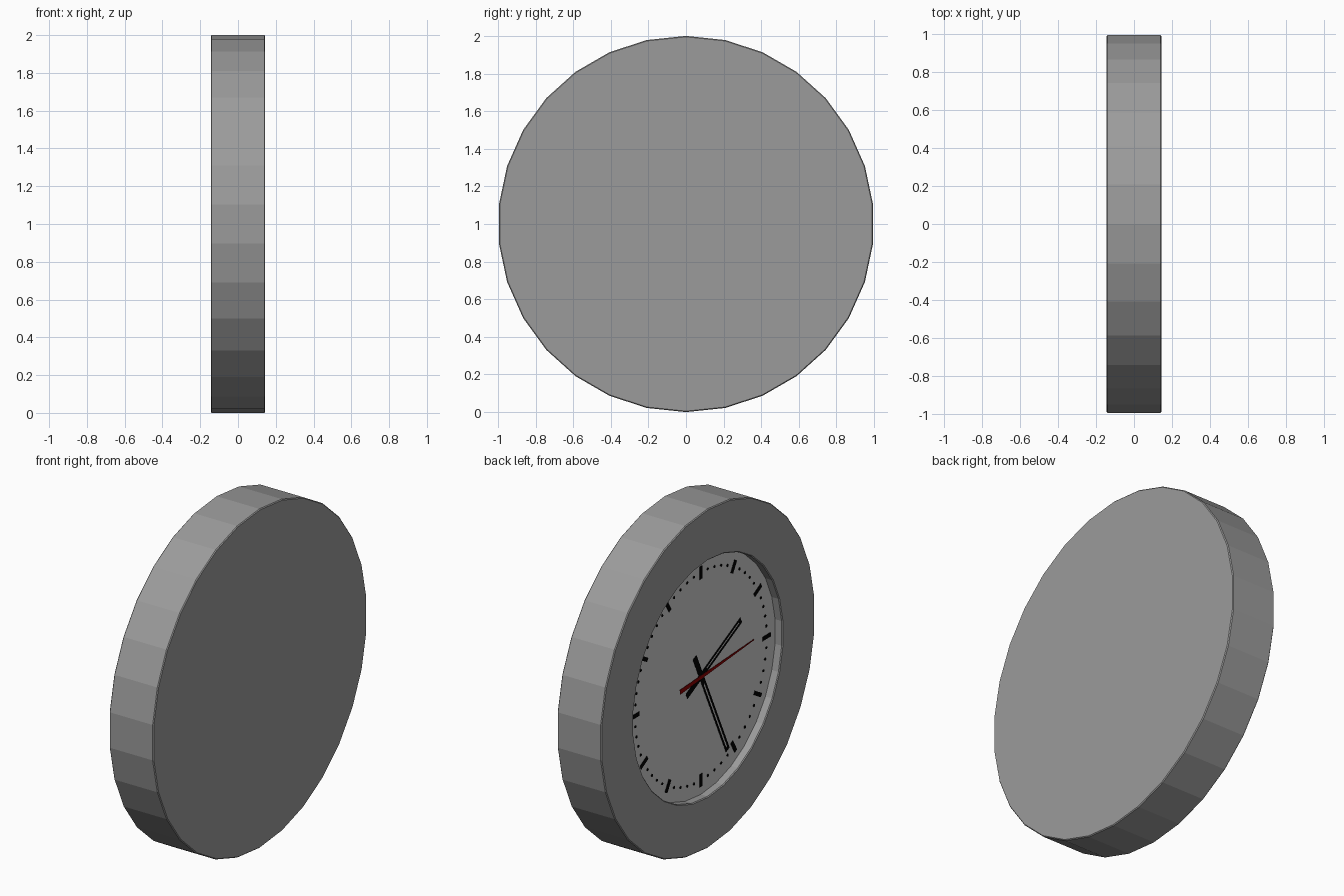
import bpy, bmesh
from math import sin, cos, pi, radians

if "Cube" in bpy.data.objects:
    bpy.data.objects.remove(bpy.data.objects["Cube"])

SIDES = 30
DIAL_X = -0.096


def material(name, rgb):
    m = bpy.data.materials.new(name)
    m.diffuse_color = (*rgb, 1)
    m.use_nodes = True
    m.node_tree.nodes["Principled BSDF"].inputs["Base Color"].default_value = m.diffuse_color
    return m


def finish(name, bm, mat=None):
    bmesh.ops.remove_doubles(bm, verts=bm.verts, dist=1e-5)
    bmesh.ops.recalc_face_normals(bm, faces=bm.faces)
    me = bpy.data.meshes.new(name)
    bm.to_mesh(me)
    bm.free()
    ob = bpy.data.objects.new(name, me)
    bpy.context.collection.objects.link(ob)
    if mat:
        me.materials.append(mat)
    return ob


def dial_point(u, v, a, x):
    """u sideways, v outward from the pivot, a clockwise from twelve (face looks to -x)."""
    return (x, -(v * sin(a) + u * cos(a)), 1 + v * cos(a) - u * sin(a))


def lathe(name, profile, mat):
    bm = bmesh.new()
    rings = [[bm.verts.new(dial_point(0, r, 2 * pi * i / SIDES, x)) for i in range(SIDES)]
             for r, x in profile]
    for lo, hi in zip(rings, rings[1:]):
        for i in range(SIDES):
            j = (i + 1) % SIDES
            bm.faces.new((lo[i], lo[j], hi[j], hi[i]))
    bm.faces.new(rings[0])
    bm.faces.new(rings[-1])
    return finish(name, bm, mat)


def prism(bm, outline, a, x, depth):
    back = [bm.verts.new(dial_point(u, v, a, x)) for u, v in outline]
    front = [bm.verts.new(dial_point(u, v, a, x - depth)) for u, v in outline]
    bm.faces.new(back)
    bm.faces.new(front[::-1])
    n = len(outline)
    for i in range(n):
        j = (i + 1) % n
        bm.faces.new((back[i], back[j], front[j], front[i]))


def bar(w0, v0, w1, v1, shift=0):
    return [(shift - w0, v0), (shift + w0, v0), (shift + w1, v1), (shift - w1, v1)]


def disc(r, sides, v=0):
    return [(r * cos(2 * pi * k / sides), v + r * sin(2 * pi * k / sides)) for k in range(sides)]


black = material("black", (0, 0, 0))
red = material("red", (0.25, 0.0, 0.0))
dark_grey = material("dark_grey", (0.33, 0.33, 0.33))
pale = material("pale_dial", (0.8, 0.8, 0.8))

# Case: turned drum with finely bevelled rims and a recessed floor
lathe("clock_case", [(0.995, 0.144), (1, 0.139), (1, -0.139), (0.995, -0.144),
                     (0.702, -0.144), (0.697, -0.139), (0.697, DIAL_X + 0.002)], dark_grey)

# Pale dial plate lying in the recess
bm = bmesh.new()
prism(bm, disc(0.697, SIDES), radians(-90), DIAL_X + 0.004, 0.004)
finish("dial", bm, pale)

# Hour marks and minute dots
hours, dots = bmesh.new(), bmesh.new()
for i in range(60):
    a = 2 * pi * i / 60
    if i % 5 == 0:
        prism(hours, bar(0.012, 0.575, 0.012, 0.65), a, DIAL_X, 0.003)
    else:
        prism(dots, disc(0.008, 8, 0.613), a, DIAL_X, 0.003)
finish("hour_marks", hours, black)
finish("minute_dots", dots, black)


# Slotted hands: solid tail, two side rails and an end cap
def slotted_hand(name, angle, tail, tip, x):
    bm = bmesh.new()
    a, w = radians(angle), 0.018
    prism(bm, bar(w, -tail, w, 0.06), a, x, 0.002)
    for s in (-1, 1):
        prism(bm, bar(0.006, 0.06, 0.006, tip - 0.02, s * 0.012), a, x, 0.002)
    prism(bm, bar(w, tip - 0.02, w, tip), a, x, 0.002)
    finish(name, bm, black)


slotted_hand("hour_hand", 63, 0.15, 0.42, DIAL_X - 0.001)
slotted_hand("minute_hand", 155, 0.15, 0.58, DIAL_X - 0.004)

# Tapered second hand
bm = bmesh.new()
prism(bm, bar(0.014, -0.205, 0.003, 0.485), radians(86), DIAL_X - 0.007, 0.002)
finish("second_hand", bm, red)

# Pivot pin joining the hands to the dial
bm = bmesh.new()
prism(bm, disc(0.015, 12), 0, DIAL_X, 0.0085)
finish("hand_pivot", bm, black)
